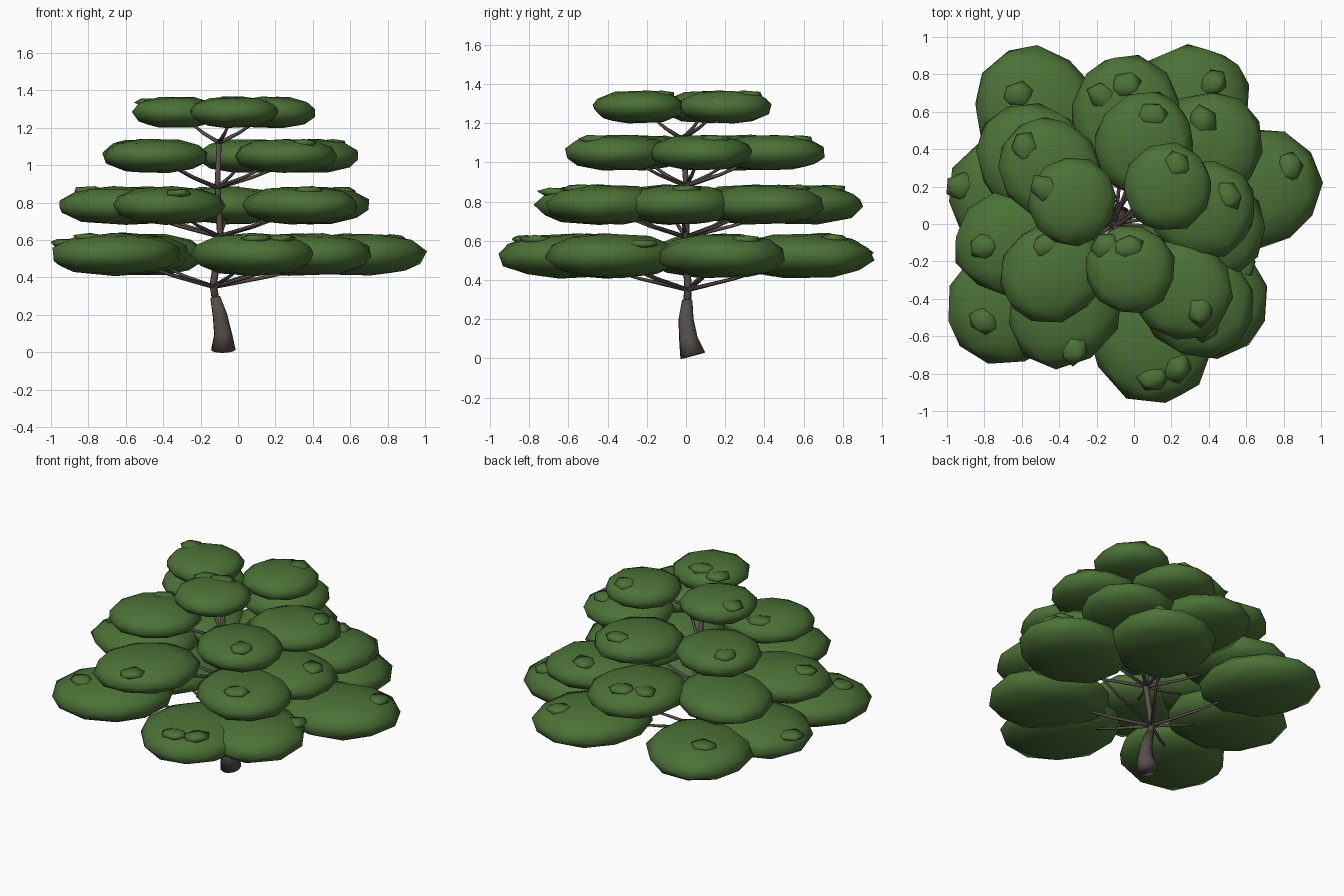
import bpy, bmesh, math, random
from mathutils import Vector, Matrix, Euler

if "Cube" in bpy.data.objects:
    bpy.data.objects.remove(bpy.data.objects["Cube"])

random.seed(11)


def material(name, rgb):
    m = bpy.data.materials.new(name)
    m.diffuse_color = (*rgb, 1)
    m.use_nodes = True
    m.node_tree.nodes["Principled BSDF"].inputs["Base Color"].default_value = m.diffuse_color
    return m


LEAF = material("leaf green", (0.072, 0.168, 0.038))
BARK = material("grey brown bark", (0.094, 0.076, 0.070))


def finish(name, bm, mat):
    for f in bm.faces:
        f.smooth = True
    bmesh.ops.recalc_face_normals(bm, faces=bm.faces)
    me = bpy.data.meshes.new(name)
    bm.to_mesh(me)
    bm.free()
    me.materials.append(mat)
    ob = bpy.data.objects.new(name, me)
    bpy.context.collection.objects.link(ob)
    return ob


def tube(bm, pts, sides):
    """Capped tube through (x, y, z, radius) points."""
    rings = []
    ps = [Vector(p[:3]) for p in pts]
    for i, p in enumerate(ps):
        t = (ps[min(i + 1, len(ps) - 1)] - ps[max(i - 1, 0)]).normalized()
        u = t.cross(Vector((0.13, 1, 0.07))).normalized()
        v = t.cross(u)
        r = pts[i][3]
        rings.append([bm.verts.new(p + r * (math.cos(a) * u + math.sin(a) * v))
                      for a in (2 * math.pi * k / sides for k in range(sides))])
    for a, b in zip(rings, rings[1:]):
        for k in range(sides):
            j = (k + 1) % sides
            bm.faces.new((a[k], a[j], b[j], b[k]))
    bm.faces.new(rings[0][::-1])
    bm.faces.new(rings[-1])


def clump(bm, centre, size, angle, subdiv, jitter, power):
    """Flattened, irregular low-poly ball with full edges, turned to an angle."""
    spin = Euler([random.uniform(0, 6.28) for _ in range(3)]).to_matrix().to_4x4()
    vs = bmesh.ops.create_icosphere(bm, subdivisions=subdiv, radius=1, matrix=spin)["verts"]
    place = Matrix.Translation(centre) @ Matrix.Rotation(angle, 4, 'Z') \
        @ Matrix.Diagonal((*size, 1))
    for v in vs:
        d = math.hypot(v.co.x, v.co.y)
        k = (max(d, 0.05) ** (power - 1)) * random.uniform(1 - jitter, 1 + jitter)
        v.co = place @ Vector((v.co.x * k, v.co.y * k, v.co.z))


# Tiers: height, half thickness, radius, inward stretch, branch origin,
# clump centres, leaf tufts
TIERS = [
    (0.523, 0.116, 0.328, 0.05, (-0.13, 0.01, 0.35),
     [(-0.54, 0.63), (0.31, 0.64), (0.682, 0.2), (0.40, -0.40),
      (0.1, -0.64), (-0.69, -0.44), (-0.67, 0.15)],
     [(-0.62, 0.69), (-0.92, 0.2), (0.83, 0.3), (0.58, -0.22),
      (0.1, -0.82), (0.23, -0.77), (-0.8, -0.52), (0.42, 0.75)]),
    (0.785, 0.104, 0.297, 0.04, (-0.10, 0.0, 0.62),
     [(-0.04, 0.61), (0.40, 0.42), (0.41, -0.03), (0.36, -0.43),
      (-0.39, -0.48), (-0.67, -0.1), (-0.56, 0.36)],
     [(-0.17, 0.68), (-0.04, 0.74), (0.37, 0.55), (-0.32, -0.67),
      (0.55, 0.0), (0.38, -0.55), (-0.8, -0.12)]),
    (1.05, 0.093, 0.268, 0.02, (-0.11, 0.0, 0.88),
     [(0.06, 0.45), (-0.47, 0.31), (-0.45, -0.27), (0.27, -0.36), (0.39, 0.08)],
     [(0.1, 0.58), (-0.58, 0.41), (-0.47, -0.12), (0.35, -0.46), (0.5, 0.15)]),
    (1.283, 0.086, 0.242, 0.0, (-0.10, -0.02, 1.12),
     [(-0.33, 0.12), (0.18, 0.20), (-0.02, -0.24)],
     [(-0.47, 0.19), (0.23, 0.31), (-0.15, -0.12), (-0.03, -0.13)]),
]

# Trunk: thick leaning base, then a thin stem through the tiers
bm = bmesh.new()
tube(bm, [(-0.078, 0.035, 0.014, 0.066), (-0.080, 0.012, 0.1, 0.048),
          (-0.097, 0.0, 0.2, 0.039), (-0.122, 0.006, 0.295, 0.027)], 12)
finish("trunk", bm, BARK)
bm = bmesh.new()
tube(bm, [(-0.12, 0.006, 0.28, 0.02), (-0.132, 0.01, 0.36, 0.02),
          (-0.115, 0.004, 0.48, 0.018), (-0.095, 0, 0.62, 0.018),
          (-0.10, 0, 0.75, 0.016), (-0.11, 0, 0.9, 0.015),
          (-0.10, -0.02, 1.14, 0.013)], 8)
finish("upper_stem", bm, BARK)

for n, (z, h, r, inward, root, centres, tufts) in enumerate(TIERS, 1):
    # Branches fanning out to each clump
    bm = bmesh.new()
    o = Vector(root)
    for x, y in centres:
        end = o.lerp(Vector((x, y, z)), 0.75)
        mid = o.lerp(end, 0.5) + Vector((0, 0, -0.008))
        tube(bm, [(*o, 0.012), (*mid, 0.009), (*end, 0.006)], 6)
    finish(f"branches_tier_{n}", bm, BARK)

    # Flat leaf clumps, stretched towards the stem
    bm = bmesh.new()
    for x, y in centres:
        out = Vector((x - root[0], y - root[1], 0))
        c = Vector((x, y, z)) - out.normalized() * inward
        clump(bm, c, (r + inward, r, h), math.atan2(out.y, out.x), 2, 0.03, 0.8)
    finish(f"foliage_tier_{n}", bm, LEAF)

    # Small flat tufts sitting on top of the clumps
    bm = bmesh.new()
    for x, y in tufts:
        d = min(math.hypot(x - a, y - b) for a, b in centres) / r
        top = z + h * math.sqrt(max(0.1, 1 - d ** 2.4))
        clump(bm, (x, y, top - 0.016), (0.09, 0.075, 0.024),
              random.uniform(0, 3), 1, 0.1, 0.75)
    finish(f"tufts_tier_{n}", bm, LEAF)
